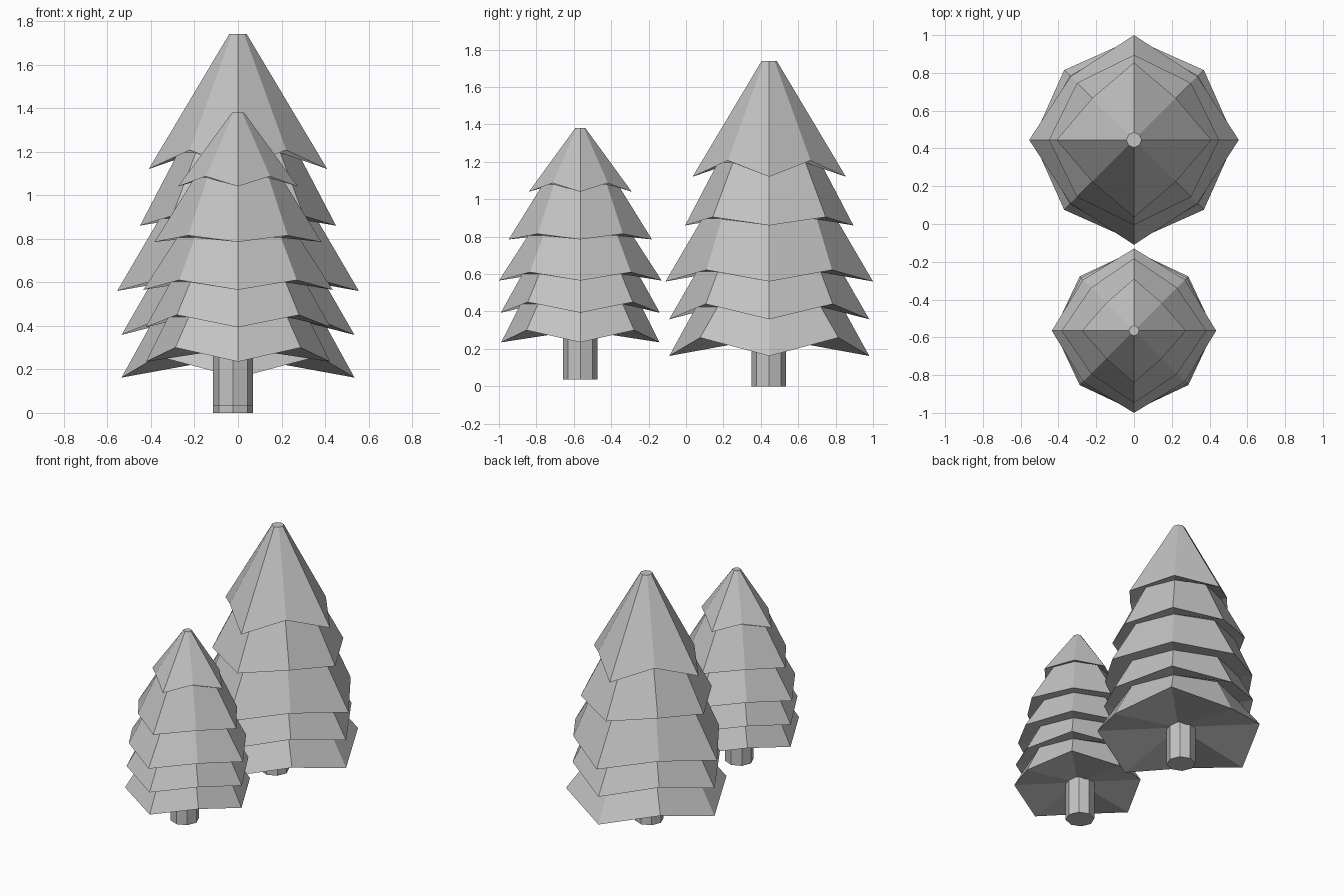
import bpy, bmesh, math

if "Cube" in bpy.data.objects:
    bpy.data.objects.remove(bpy.data.objects["Cube"])

grey = bpy.data.materials.new("plain_grey")
grey.diffuse_color = (0.55, 0.55, 0.55, 1)
grey.use_nodes = True
grey.node_tree.nodes["Principled BSDF"].inputs["Base Color"].default_value = grey.diffuse_color


def ring(bm, y, spec):
    """Eight points; spec = (corner radius, corner z, diagonal radius, diagonal z)."""
    ra, za, rd, zd = spec
    pts = []
    for i in range(8):
        r, z = (rd, zd) if i % 2 else (ra, za)
        a = i * math.pi / 4
        pts.append(bm.verts.new((r * math.cos(a), y + r * math.sin(a), z)))
    return pts


def bridge(bm, low, high):
    for i in range(8):
        j = (i + 1) % 8
        bm.faces.new((low[i], low[j], high[j], high[i]))


def finish(bm, name):
    bmesh.ops.recalc_face_normals(bm, faces=bm.faces)
    mesh = bpy.data.meshes.new(name)
    bm.to_mesh(mesh)
    bm.free()
    mesh.materials.append(grey)
    obj = bpy.data.objects.new(name, mesh)
    bpy.context.collection.objects.link(obj)


def foliage(name, y, tip, tiers, necks):
    """Stacked skirts with drooping corners, joined by even necks."""
    bm = bmesh.new()
    top = ring(bm, y, (tip[0], tip[1], tip[0], tip[1]))
    bm.faces.new(top)
    for k, spec in enumerate(tiers):
        hem = ring(bm, y, spec)
        bridge(bm, hem, top)
        if k < len(necks):
            r, z = necks[k]
            top = ring(bm, y, (r, z, r, z))
            bridge(bm, top, hem)
    # closed underside
    centre = bm.verts.new((0, y, tiers[-1][3]))
    for i in range(8):
        bm.faces.new((hem[i], centre, hem[(i + 1) % 8]))
    finish(bm, name)


def trunk(name, y, z0, z1, r=0.092, x=-0.022):
    bm = bmesh.new()
    low = ring(bm, y, (r, z0, r, z0))
    high = ring(bm, y, (r, z1, r, z1))
    for v in bm.verts:
        v.co.x += x
    bridge(bm, low, high)
    bm.faces.new(low)
    bm.faces.new(high)
    finish(bm, name)


# Large tree at the back
foliage("large_foliage", 0.445, (0.04, 1.74),
        [(0.41, 1.12, 0.313, 1.207), (0.45, 0.86, 0.427, 0.905),
         (0.555, 0.56, 0.475, 0.622), (0.535, 0.358, 0.48, 0.44),
         (0.535, 0.162, 0.523, 0.26)],
        [(0.275, 1.195), (0.36, 0.893), (0.39, 0.61), (0.39, 0.425)])
trunk("large_trunk", 0.443, 0.0, 0.30)

# Small tree at the front
foliage("small_foliage", -0.565, (0.027, 1.38),
        [(0.275, 1.04, 0.208, 1.087), (0.383, 0.785, 0.322, 0.815),
         (0.435, 0.565, 0.382, 0.61), (0.425, 0.393, 0.397, 0.45),
         (0.423, 0.235, 0.407, 0.30)],
        [(0.20, 1.08), (0.28, 0.805), (0.31, 0.60), (0.32, 0.44)])
trunk("small_trunk", -0.565, 0.035, 0.34)
